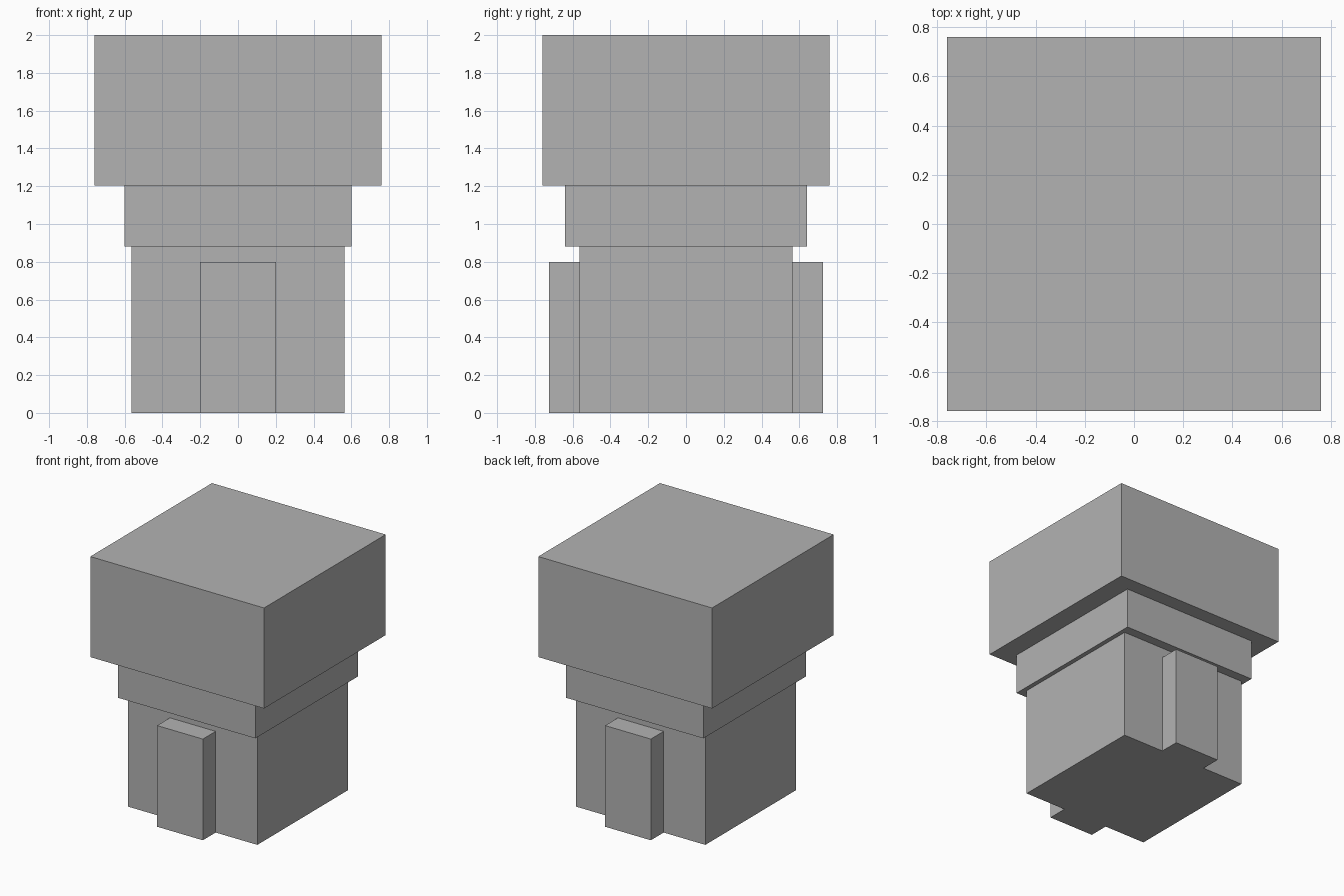
import bpy

default_cube = bpy.data.objects.get("Cube")
if default_cube:
    bpy.data.objects.remove(default_cube, do_unlink=True)

# Single plain grey
grey = bpy.data.materials.new("plain_grey")
grey.use_nodes = True
colour = (0.45, 0.45, 0.45, 1)
grey.diffuse_color = colour
grey.node_tree.nodes["Principled BSDF"].inputs["Base Color"].default_value = colour


def box(name, width, depth, bottom, top, y=0.0):
    """Box centred on x, spanning bottom to top in z."""
    bpy.ops.mesh.primitive_cube_add(size=1, location=(0, y, (bottom + top) / 2))
    obj = bpy.context.object
    obj.name = name
    obj.scale = (width, depth, top - bottom)
    bpy.ops.object.transform_apply(location=False, rotation=False, scale=True)
    obj.data.materials.append(grey)
    return obj


# Stacked tower: base, stepped collar, wide head
box("base_block", 1.13, 1.13, 0, 0.88)
box("collar", 1.2, 1.28, 0.88, 1.205)
box("head_block", 1.52, 1.52, 1.205, 2)

# Matching door blocks on the front and back of the base
for name, side in (("front_door_block", -1), ("back_door_block", 1)):
    box(name, 0.4, 0.16, 0, 0.8, y=side * 0.645)
